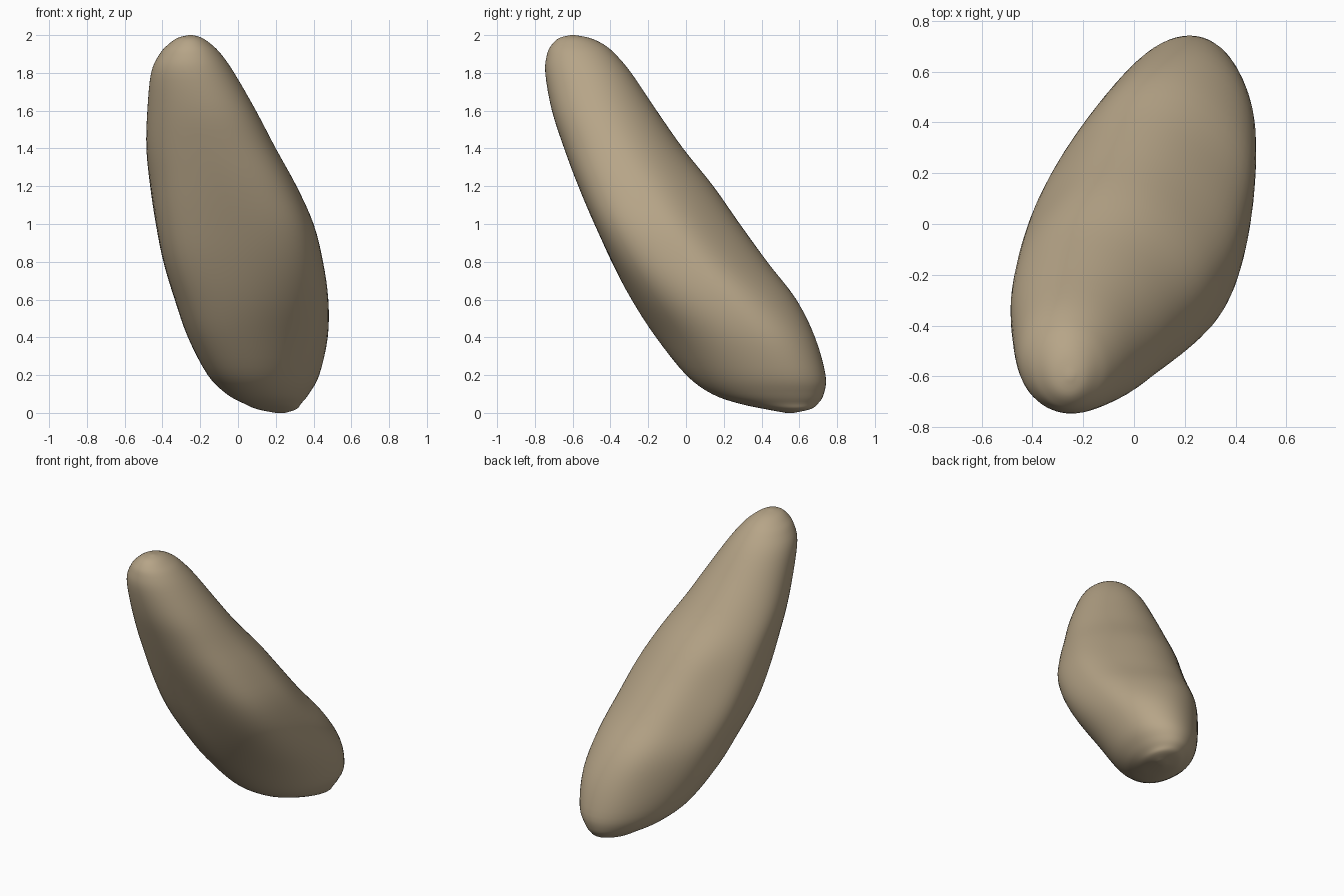
import bpy, bmesh, math

if "Cube" in bpy.data.objects:
    bpy.data.objects.remove(bpy.data.objects["Cube"])

# Level sections: height, x min, x max, y min, y max, skew of the oval
SECTIONS = [
    (0.00, 0.20, 0.25, 0.53, 0.57, 0.2),
    (0.02, 0.10, 0.31, 0.42, 0.66, 0.22),
    (0.05, 0.03, 0.335, 0.28, 0.70, 0.25),
    (0.10, -0.06, 0.375, 0.14, 0.73, 0.28),
    (0.20, -0.16, 0.43, 0.005, 0.74, 0.3),
    (0.40, -0.265, 0.475, -0.15, 0.685, 0.26),
    (0.60, -0.335, 0.478, -0.28, 0.585, 0.14),
    (0.80, -0.395, 0.45, -0.39, 0.43, 0.04),
    (1.00, -0.435, 0.40, -0.485, 0.285, -0.02),
    (1.20, -0.465, 0.31, -0.57, 0.145, -0.04),
    (1.40, -0.485, 0.20, -0.645, -0.015, -0.05),
    (1.60, -0.48, 0.095, -0.71, -0.155, -0.04),
    (1.80, -0.46, -0.02, -0.745, -0.29, 0.0),
    (1.90, -0.415, -0.09, -0.735, -0.375, 0.0),
    (1.95, -0.37, -0.14, -0.71, -0.435, 0.0),
    (1.985, -0.32, -0.19, -0.67, -0.51, 0.0),
    (2.00, -0.26, -0.24, -0.61, -0.59, 0.0),
]
SIDES, STEPS = 64, 4


def spline(p0, p1, p2, p3, t):
    """Smooth blend between p1 and p2."""
    return [0.5 * (2 * b + (c - a) * t + (2 * a - 5 * b + 4 * c - d) * t * t
                   + (3 * b - a - 3 * c + d) * t ** 3)
            for a, b, c, d in zip(p0, p1, p2, p3)]


def corner_push(a, z):
    """Fill the front corners and flatten the back ones around mid height."""
    w = math.exp(-((z - 0.85) / 0.5) ** 2) * math.sin(2 * a) ** 2
    if math.sin(2 * a) < 0:                      # front right / back left
        return 0.026 * w, -0.026 * w
    s = 0.055 if math.sin(a) < 0 else 0.018      # front left / back right
    return -s * w, -s * w


# Densify the sections into a smooth series
last = len(SECTIONS) - 1
levels = []
for i in range(last):
    quad = [SECTIONS[min(max(i + k, 0), last)] for k in (-1, 0, 1, 2)]
    levels += [spline(*quad, s / STEPS) for s in range(STEPS)]
levels.append(SECTIONS[last])

# Loft the leaning stone body
bm = bmesh.new()
rings = []
for z, x0, x1, y0, y1, skew in levels:
    phase = math.asin(skew)
    ring = []
    for k in range(SIDES):
        a = 2 * math.pi * k / SIDES
        dx, dy = corner_push(a, z)
        ring.append(bm.verts.new((
            (x0 + x1) / 2 + (x1 - x0) / 2 * math.cos(a) + dx,
            (y0 + y1) / 2 + (y1 - y0) / 2 * math.sin(a + phase) + dy,
            min(max(z, 0), 2))))
    rings.append(ring)
for lo, hi in zip(rings, rings[1:]):
    for k in range(SIDES):
        n = (k + 1) % SIDES
        bm.faces.new((lo[k], lo[n], hi[n], hi[k]))
bm.faces.new(rings[0][::-1])
bm.faces.new(rings[-1])
for f in bm.faces:
    f.smooth = True
bmesh.ops.recalc_face_normals(bm, faces=bm.faces[:])

mesh = bpy.data.meshes.new("stone")
bm.to_mesh(mesh)
bm.free()
stone = bpy.data.objects.new("stone", mesh)
bpy.context.collection.objects.link(stone)

# Single sandy brown colour
mat = bpy.data.materials.new("sandy brown")
mat.diffuse_color = (0.47, 0.375, 0.245, 1)
mat.use_nodes = True
mat.node_tree.nodes["Principled BSDF"].inputs["Base Color"].default_value = mat.diffuse_color
mesh.materials.append(mat)
